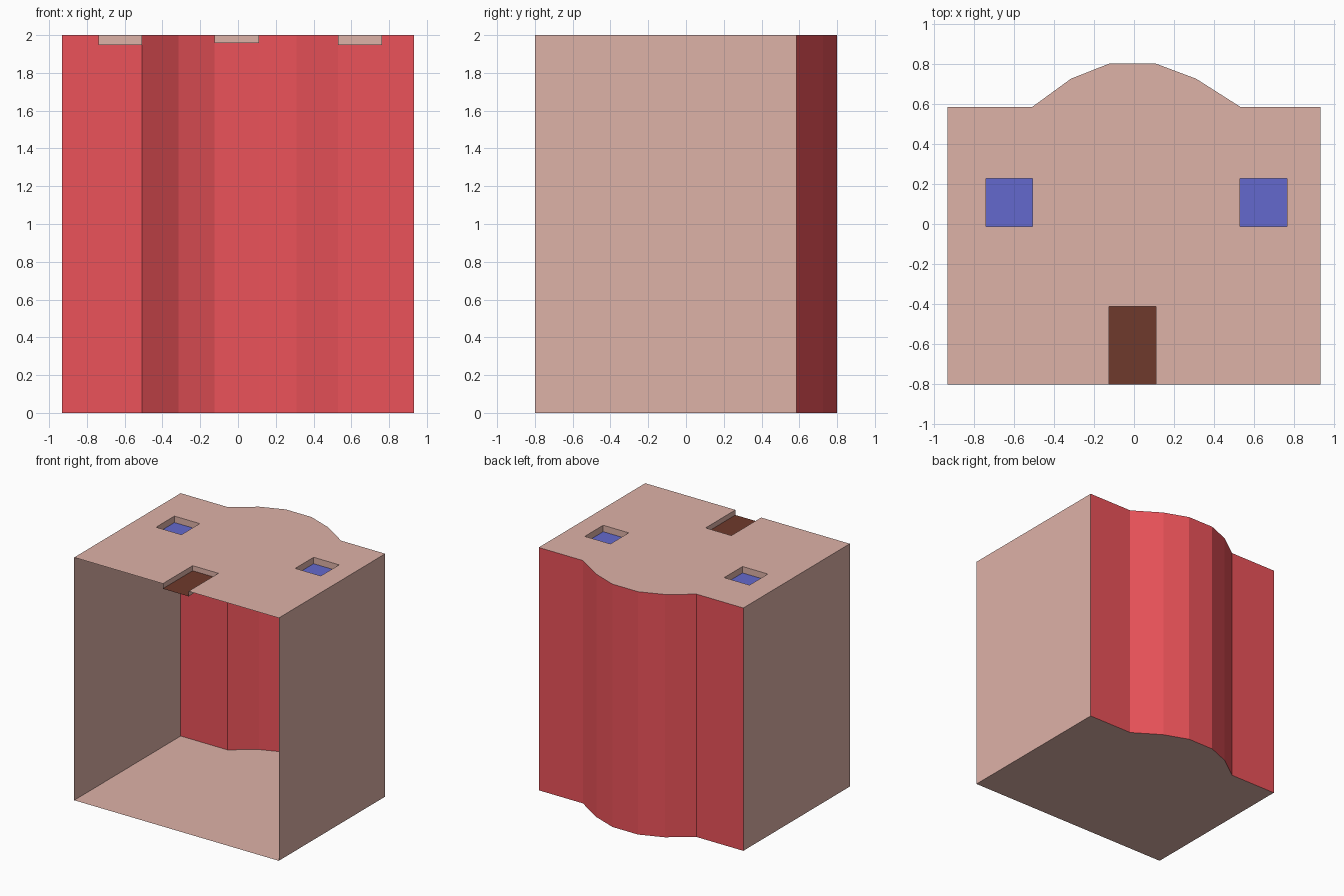
import bpy, bmesh
from mathutils import Vector

if "Cube" in bpy.data.objects:
    bpy.data.objects.remove(bpy.data.objects["Cube"])

X, BOTTOM, EAVE, H = 0.932, -0.8, 0.585, 2.0


def material(name, rgb):
    m = bpy.data.materials.new(name)
    m.diffuse_color = (*rgb, 1)
    m.use_nodes = True
    m.node_tree.nodes["Principled BSDF"].inputs["Base Color"].default_value = m.diffuse_color
    return m


WALL = material("plaster", (0.73, 0.445, 0.39))
ROOF = material("roof_red", (0.83, 0.085, 0.10))
GLASS = material("window_blue", (0.127, 0.141, 0.61))
DOOR = material("door_brown", (0.156, 0.041, 0.025))


def finish(name, bm, mat):
    me = bpy.data.meshes.new(name)
    bm.to_mesh(me)
    bm.free()
    me.materials.append(mat)
    ob = bpy.data.objects.new(name, me)
    bpy.context.collection.objects.link(ob)
    return ob


def strip(name, path, z0, z1, mat, closed=False):
    """Vertical band of quads along a plan path."""
    bm = bmesh.new()
    lo = [bm.verts.new((x, y, z0)) for x, y in path]
    hi = [bm.verts.new((x, y, z1)) for x, y in path]
    n = len(path)
    for i in range(n if closed else n - 1):
        j = (i + 1) % n
        bm.faces.new((lo[i], lo[j], hi[j], hi[i]))
    return finish(name, bm, mat)


def panel(name, loops, z, mat, up=1):
    """Flat panel from an outer loop and optional hole loops."""
    bm = bmesh.new()
    edges = []
    for loop in loops:
        vs = [bm.verts.new((x, y, z)) for x, y in loop]
        edges += [bm.edges.new((vs[i - 1], vs[i])) for i in range(len(vs))]
    bmesh.ops.triangle_fill(bm, use_beauty=True, edges=edges, normal=Vector((0, 0, up)))
    for f in bm.faces:
        f.normal_update()
        if f.normal.z * up < 0:
            f.normal_flip()
    return finish(name, bm, mat)


def rect(x0, x1, y0, y1):
    return [(x0, y0), (x1, y0), (x1, y1), (x0, y1)]


# Plan outline of the roof, right to left
roof = [(X, EAVE), (0.53, EAVE), (0.31, 0.725), (0.11, 0.8),
        (-0.125, 0.8), (-0.315, 0.725), (-0.507, EAVE), (-X, EAVE)]
door = rect(-0.125, 0.11, BOTTOM, -0.412)
windows = {"left": rect(-0.738, -0.507, -0.012, 0.227),
           "right": rect(0.53, 0.763, -0.012, 0.227)}

# Shell: roof, side walls and the two end panels (front stays open)
strip("roof", roof, 0, H, ROOF)
strip("right_wall", [(X, BOTTOM), (X, EAVE)], 0, H, WALL)
strip("left_wall", [(-X, EAVE), (-X, BOTTOM)], 0, H, WALL)
panel("base_panel", [[(-X, BOTTOM), (X, BOTTOM)] + roof], 0, WALL, -1)
notch = [door[0], door[3], door[2], door[1]]
panel("facade", [[(-X, BOTTOM)] + notch + [(X, BOTTOM)] + roof,
                 *windows.values()], H, WALL)

# Recessed windows and door
for side, loop in windows.items():
    strip(side + "_window_reveal", loop[::-1], 1.947, H, WALL, closed=True)
    panel(side + "_window_pane", [loop], 1.947, GLASS)
strip("door_reveal", notch, 1.958, H, WALL)
panel("door_leaf", [door], 1.958, DOOR)
